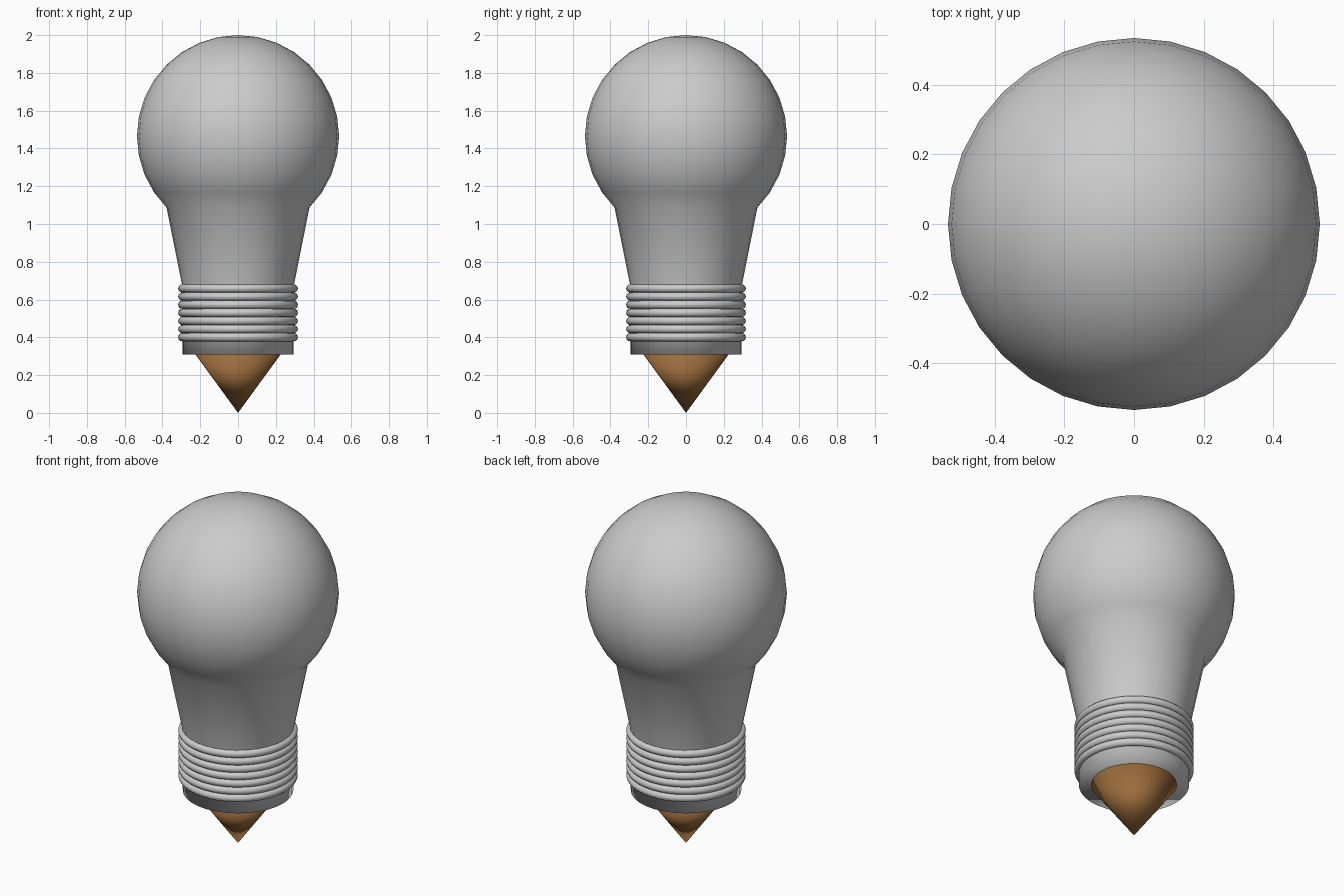
import bpy, bmesh, math

if "Cube" in bpy.data.objects:
    bpy.data.objects.remove(bpy.data.objects["Cube"])

SEG = 32


def finish(name):
    ob = bpy.context.object
    ob.name = name
    bpy.ops.object.shade_smooth()
    return ob


# Bulb: sphere cut at 45 degrees below its equator, rim extruded into a tapering neck
R, CZ = 0.535, 1.465
bpy.ops.mesh.primitive_uv_sphere_add(segments=SEG, ring_count=16, radius=R)
bulb = finish("glass_bulb")
bm = bmesh.new()
bm.from_mesh(bulb.data)
cut = -R * math.sin(math.radians(45)) - 0.001
bmesh.ops.delete(bm, geom=[v for v in bm.verts if v.co.z < cut], context='VERTS')
rim = [e for e in bm.edges if e.is_boundary]
ext = bmesh.ops.extrude_edge_only(bm, edges=rim)["geom"]
for v in (g for g in ext if isinstance(g, bmesh.types.BMVert)):
    f = 0.295 / math.hypot(v.co.x, v.co.y)
    v.co = (v.co.x * f, v.co.y * f, 0.67 - CZ)
bmesh.ops.translate(bm, verts=bm.verts, vec=(0, 0, CZ))
bmesh.ops.recalc_face_normals(bm, faces=bm.faces)
for f in bm.faces:
    f.smooth = True
bm.to_mesh(bulb.data)
bm.free()

# Screw base core
bpy.ops.mesh.primitive_cylinder_add(vertices=SEG, radius=0.293, depth=0.365,
                                    location=(0, 0, 0.4925))
finish("screw_base")

# Screw thread: a stack of rings
for i in range(7):
    bpy.ops.mesh.primitive_torus_add(major_radius=0.295, minor_radius=0.022,
                                     major_segments=48, minor_segments=12,
                                     location=(0, 0, 0.401 + i * 0.043))
    finish(f"thread_ring_{i + 1}")

# Pointed brown contact
bpy.ops.mesh.primitive_cone_add(vertices=SEG, radius1=0.226, radius2=0, depth=0.31,
                                location=(0, 0, 0.155), rotation=(math.pi, 0, 0))
tip = finish("contact_tip")
mat = bpy.data.materials.new("brown")
mat.diffuse_color = (0.33, 0.15, 0.045, 1)
mat.use_nodes = True
mat.node_tree.nodes["Principled BSDF"].inputs["Base Color"].default_value = mat.diffuse_color
tip.data.materials.append(mat)
